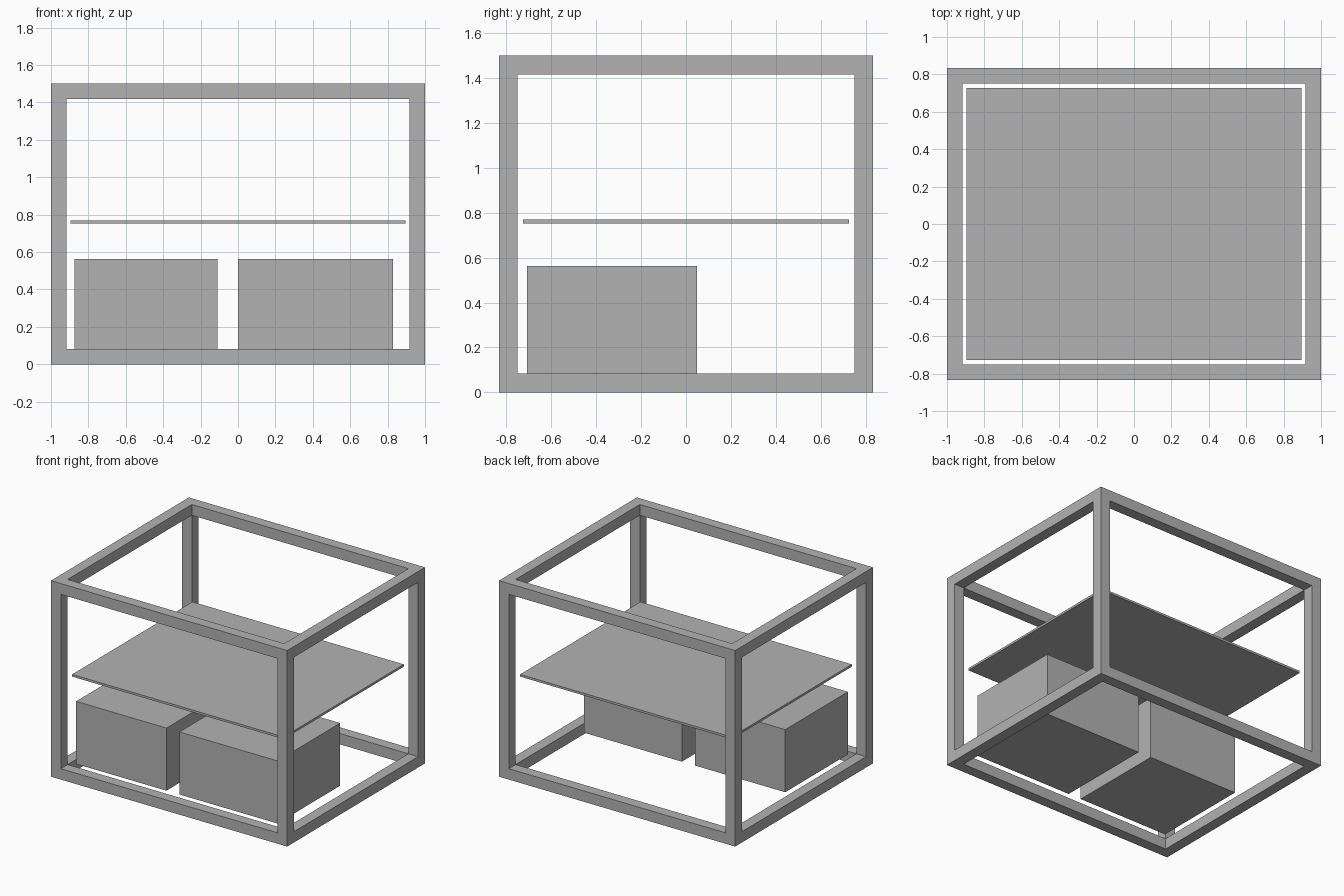
import bpy
from mathutils import Vector

if "Cube" in bpy.data.objects:
    bpy.data.objects.remove(bpy.data.objects["Cube"], do_unlink=True)

GREY = (0.45, 0.45, 0.45, 1.0)
WIDTH, DEPTH, HEIGHT, BAR = 2.0, 1.667, 1.5, 0.083

grey = bpy.data.materials.new("plain_grey")
grey.use_nodes = True
grey.diffuse_color = GREY
grey.node_tree.nodes["Principled BSDF"].inputs["Base Color"].default_value = GREY


def box(name, low, high):
    """Axis-aligned box between two opposite corners."""
    low, high = Vector(low), Vector(high)
    bpy.ops.mesh.primitive_cube_add(size=1, location=(low + high) / 2)
    obj = bpy.context.object
    obj.name = name
    obj.scale = high - low
    bpy.ops.object.transform_apply(location=False, rotation=False, scale=True)
    obj.data.materials.append(grey)
    return obj


# Open frame: a solid block with a square window cut through along each axis
size = Vector((WIDTH, DEPTH, HEIGHT))
centre = Vector((0, 0, HEIGHT / 2))
frame = box("frame", centre - size / 2, centre + size / 2)
for axis in range(3):
    half = size / 2 - Vector((BAR, BAR, BAR))
    half[axis] = size[axis]
    cutter = box("window_cutter", centre - half, centre + half)
    cutter.hide_render = True
    cut = frame.modifiers.new("window", "BOOLEAN")
    cut.operation = "DIFFERENCE"
    cut.solver = "EXACT"
    cut.object = cutter
    bpy.context.view_layer.objects.active = frame
    bpy.ops.object.modifier_apply(modifier=cut.name)
    bpy.data.objects.remove(cutter, do_unlink=True)

# Thin shelf panel
box("shelf", (-0.895, -0.727, 0.753), (0.895, 0.727, 0.77))

# Two storage boxes, level with the top of the lower rails
for name, left, right in (("right_box", -0.875, -0.11), ("left_box", 0, 0.83)):
    box(name, (left, -0.708, BAR), (right, 0.05, 0.562))
